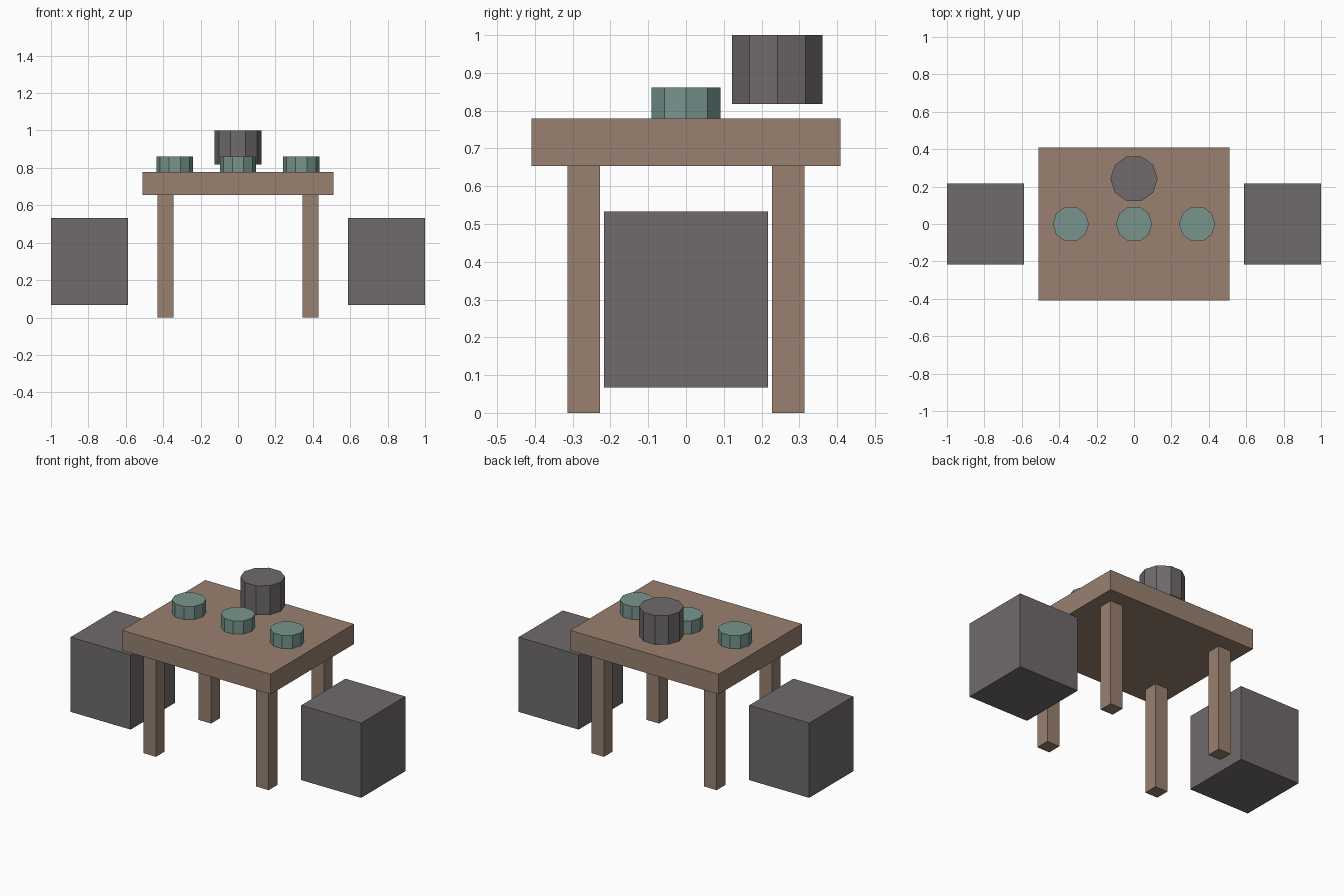
import bpy

if "Cube" in bpy.data.objects:
    bpy.data.objects.remove(bpy.data.objects["Cube"])


def material(name, rgb):
    mat = bpy.data.materials.new(name)
    mat.diffuse_color = (*rgb, 1.0)
    mat.use_nodes = True
    mat.node_tree.nodes["Principled BSDF"].inputs["Base Color"].default_value = mat.diffuse_color
    return mat


WOOD = material("wood", (0.32, 0.22, 0.16))
GREEN = material("muted_green", (0.19, 0.30, 0.27))
DARK = material("dark_grey", (0.16, 0.145, 0.15))


def box(name, center, size, mat):
    bpy.ops.mesh.primitive_cube_add(size=1, location=center)
    ob = bpy.context.object
    ob.name = name
    ob.scale = size
    bpy.ops.object.transform_apply(location=False, rotation=False, scale=True)
    ob.data.materials.append(mat)


def drum(name, x, y, z0, z1, radius, mat):
    # ten-sided cylinder with corners on the x axis
    bpy.ops.mesh.primitive_cylinder_add(
        vertices=10, radius=radius, depth=z1 - z0,
        location=(x, y, (z0 + z1) / 2), rotation=(0, 0, 1.5707963))
    ob = bpy.context.object
    ob.name = name
    bpy.ops.object.transform_apply(location=False, rotation=True, scale=False)
    ob.data.materials.append(mat)


# Table top
box("table_top", (0, 0, 0.7165), (1.022, 0.818, 0.125), WOOD)

# Four legs, and a block seat at each end
for sx, side in ((-1, "left"), (1, "right")):
    for sy, end in ((-1, "front"), (1, "back")):
        box(f"{end}_{side}_leg", (sx * 0.388, sy * 0.271, 0.327),
            (0.086, 0.086, 0.654), WOOD)
    box(f"{side}_seat", (sx * 0.7935, 0, 0.30), (0.413, 0.434, 0.465), DARK)

# Row of three dishes
for i, x in enumerate((-0.338, 0, 0.338)):
    drum(f"dish_{i + 1}", x, 0, 0.779, 0.861, 0.0965, GREEN)

# Pot hovering just above the table
drum("pot", 0, 0.242, 0.818, 1.0, 0.126, DARK)
